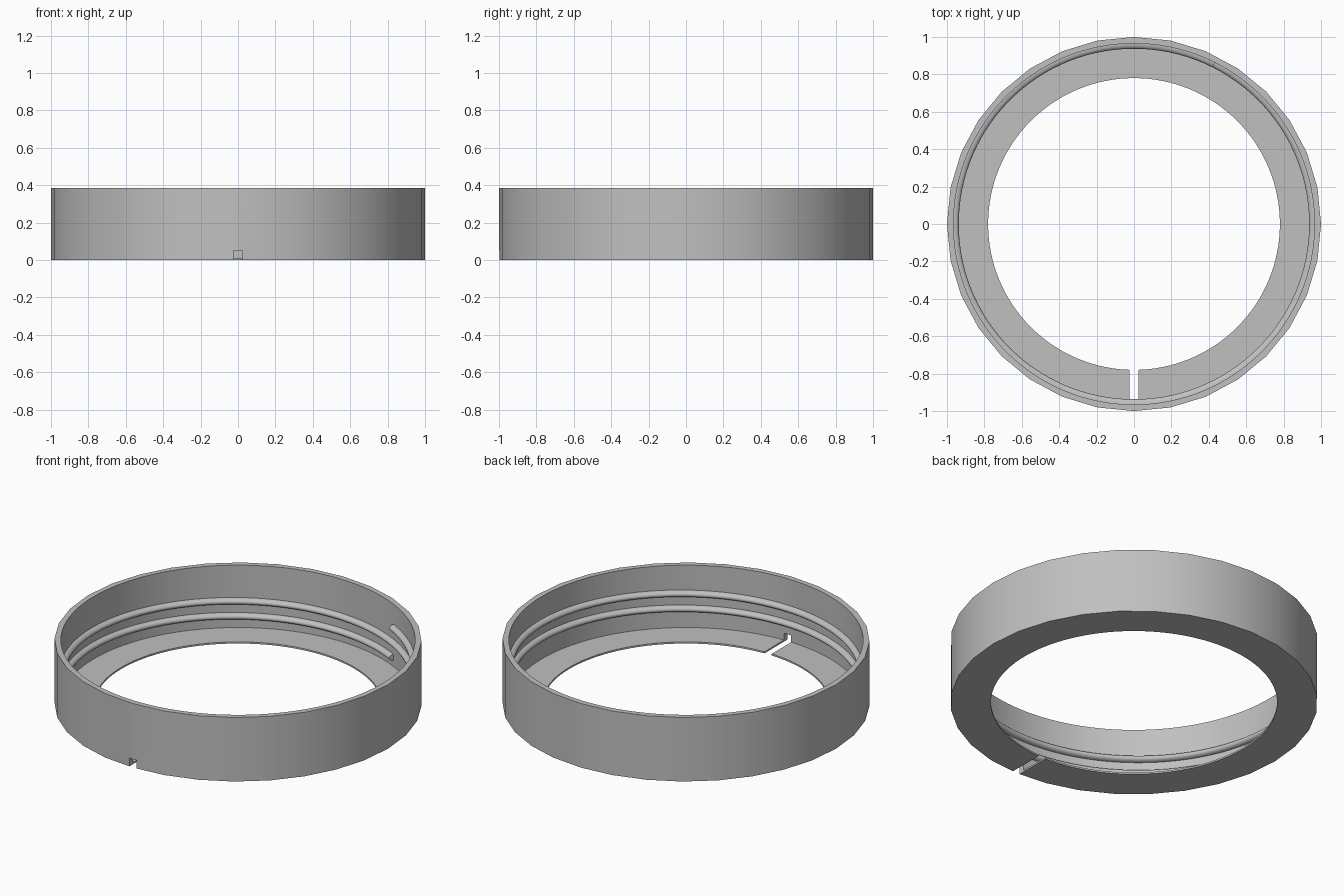
import bpy, bmesh, math

if "Cube" in bpy.data.objects:
    bpy.data.objects.remove(bpy.data.objects["Cube"])

OUTER_R, WALL_R, HOLE_R = 1.0, 0.965, 0.78
HEIGHT, FLOOR = 0.385, 0.01

grey = bpy.data.materials.new("plain_grey")
grey.use_nodes = True
grey.diffuse_color = (0.53, 0.53, 0.53, 1)
grey.node_tree.nodes["Principled BSDF"].inputs["Base Color"].default_value = grey.diffuse_color


def cylinder(name, radius, z0, z1, sides):
    bpy.ops.mesh.primitive_cylinder_add(vertices=sides, radius=radius, depth=z1 - z0,
                                        location=(0, 0, (z0 + z1) / 2))
    obj = bpy.context.object
    obj.name = name
    return obj


def box(name, size, centre):
    bpy.ops.mesh.primitive_cube_add(size=1, location=centre)
    obj = bpy.context.object
    obj.name = name
    obj.scale = size
    return obj


def finish(obj, angle):
    bpy.ops.object.select_all(action="DESELECT")
    obj.select_set(True)
    bpy.context.view_layer.objects.active = obj
    obj.data.materials.clear()
    obj.data.materials.append(grey)
    bpy.ops.object.shade_smooth_by_angle(angle=math.radians(angle))


# Cap body: coarse outside, fine inside, thin floor with a round opening and a slot
body = cylinder("ring_body", OUTER_R, 0, HEIGHT, 32)
cutters = [
    cylinder("cavity_cutter", WALL_R, FLOOR, HEIGHT + 0.2, 128),
    cylinder("opening_cutter", HOLE_R, -0.2, HEIGHT + 0.1, 128),
    box("slot_cutter", (0.048, 0.5, 0.25), (0, -0.95, -0.075)),
]
for cutter in cutters:
    cutter.hide_render = True
    bpy.context.view_layer.objects.active = body
    mod = body.modifiers.new("cut", "BOOLEAN")
    mod.operation = "DIFFERENCE"
    mod.solver = "EXACT"
    mod.object = cutter
    bpy.ops.object.modifier_apply(modifier=mod.name)
    bpy.data.objects.remove(cutter)
finish(body, 30)

# Inner thread: a rounded bead climbing two turns around the wall
START, TURNS, PITCH, STEPS = math.radians(63.5), 2, 0.09, 120
BEAD_H, BEAD_D, ARC = 0.019, 0.028, 8
bm = bmesh.new()
rings = []
for i in range(TURNS * STEPS + 1):
    turn = i / STEPS
    a = START + turn * math.tau
    z = 0.066 + PITCH * turn
    profile = [(WALL_R + 0.008, -BEAD_H)]
    for k in range(ARC + 1):
        t = math.pi * (k / ARC - 0.5)
        profile.append((WALL_R - BEAD_D * math.cos(t), BEAD_H * math.sin(t)))
    profile.append((WALL_R + 0.008, BEAD_H))
    rings.append([bm.verts.new((r * math.cos(a), r * math.sin(a), z + dz)) for r, dz in profile])
for p, q in zip(rings, rings[1:]):
    for k in range(len(p)):
        n = (k + 1) % len(p)
        bm.faces.new((p[k], p[n], q[n], q[k]))
bm.faces.new(rings[0])
bm.faces.new(rings[-1])
bmesh.ops.recalc_face_normals(bm, faces=bm.faces)
mesh = bpy.data.meshes.new("inner_thread")
bm.to_mesh(mesh)
bm.free()
thread = bpy.data.objects.new("inner_thread", mesh)
bpy.context.collection.objects.link(thread)
finish(thread, 40)
